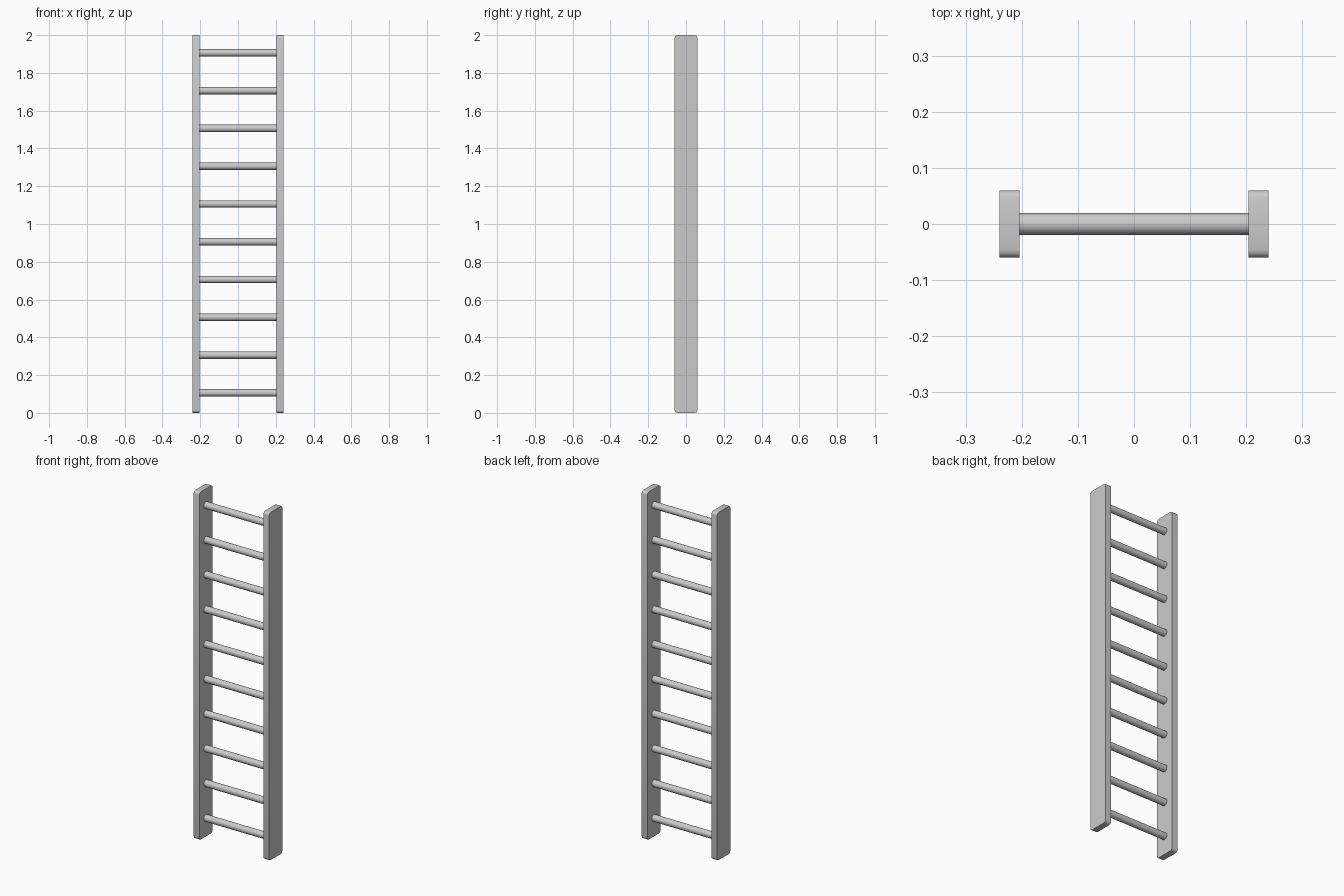
import bpy, bmesh, math

if "Cube" in bpy.data.objects:
    bpy.data.objects.remove(bpy.data.objects["Cube"])

RAIL_T, RAIL_D, HEIGHT = 0.036, 0.12, 2.0
OUTER = 0.24
RUNG_R, RUNGS, FIRST, STEP = 0.0195, 10, 0.106, 0.2


def finish(obj):
    bpy.ops.object.select_all(action='DESELECT')
    obj.select_set(True)
    bpy.context.view_layer.objects.active = obj
    bpy.ops.object.shade_smooth_by_angle(angle=math.radians(35))


def rail(name, side):
    # Plank with its four corners rounded in side profile
    bm = bmesh.new()
    bmesh.ops.create_cube(bm, size=1)
    for v in bm.verts:
        v.co.x *= RAIL_T
        v.co.y *= RAIL_D
        v.co.z *= HEIGHT
    corners = [e for e in bm.edges
               if abs(e.verts[0].co.x - e.verts[1].co.x) > RAIL_T / 2]
    bmesh.ops.bevel(bm, geom=corners, offset=0.014, segments=3,
                    profile=0.5, affect='EDGES')
    mesh = bpy.data.meshes.new(name)
    bm.to_mesh(mesh)
    bm.free()
    obj = bpy.data.objects.new(name, mesh)
    obj.location = (side * (OUTER - RAIL_T / 2), 0, HEIGHT / 2)
    bpy.context.collection.objects.link(obj)
    finish(obj)


# Side rails
rail("left_rail", -1)
rail("right_rail", 1)

# Round rungs, ends set slightly into the rails
for i in range(RUNGS):
    bpy.ops.mesh.primitive_cylinder_add(
        vertices=24, radius=RUNG_R, depth=2 * (OUTER - RAIL_T) + 0.01,
        location=(0, 0, FIRST + STEP * i), rotation=(0, math.pi / 2, 0))
    rung = bpy.context.object
    rung.name = f"rung_{i + 1}"
    finish(rung)
